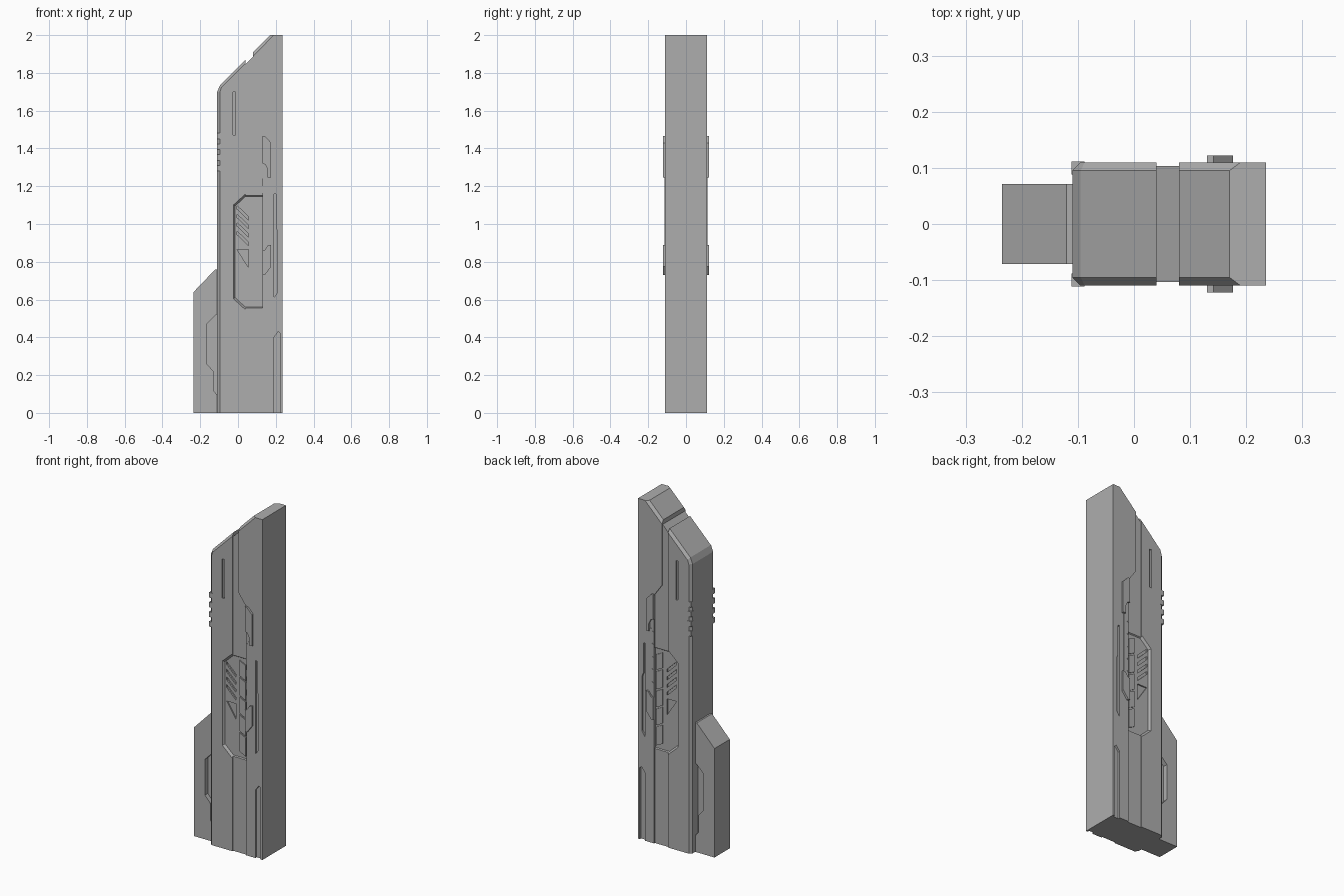
import bpy, bmesh

if "Cube" in bpy.data.objects:
    bpy.data.objects.remove(bpy.data.objects["Cube"])

grey = bpy.data.materials.new("plain grey")
grey.diffuse_color = (0.42, 0.42, 0.42, 1)
grey.use_nodes = True
grey.node_tree.nodes["Principled BSDF"].inputs["Base Color"].default_value = grey.diffuse_color


def loft(bm, sections):
    """Closed solid through matching xz outlines placed at successive y values."""
    rings = [[bm.verts.new((x, y, z)) for x, z in pts] for y, pts in sections]
    n = len(rings[0])
    faces = [bm.faces.new(rings[0]), bm.faces.new(rings[-1])]
    for a, b in zip(rings, rings[1:]):
        for i in range(n):
            j = (i + 1) % n
            faces.append(bm.faces.new((a[i], a[j], b[j], b[i])))
    bmesh.ops.recalc_face_normals(bm, faces=faces)


def both_sides(bm, sections):
    for s in (1, -1):
        loft(bm, [(s * y, pts) for y, pts in sections])


def slab(bm, pts, y0, y1):
    both_sides(bm, [(y0, pts), (y1, pts)])


def finish(name, bm):
    me = bpy.data.meshes.new(name)
    bm.to_mesh(me)
    bm.free()
    me.materials.append(grey)
    ob = bpy.data.objects.new(name, me)
    bpy.context.collection.objects.link(ob)
    return ob


def rect(x0, x1, z0, z1):
    return [(x0, z0), (x1, z0), (x1, z1), (x0, z1)]


def carve(ob, cutters):
    for c in cutters:
        m = ob.modifiers.new("carve", 'BOOLEAN')
        m.operation, m.solver, m.object = 'DIFFERENCE', 'EXACT', c
    dg = bpy.context.evaluated_depsgraph_get()
    me = bpy.data.meshes.new_from_object(ob.evaluated_get(dg))
    ob.modifiers.clear()
    ob.data = me


# left shell with bevelled outer edge and slope
bm = bmesh.new()
P = [(-.11, 0), (-.11, 1.70), (-.095, 1.735), (.04, 1.87), (.04, 0)]
Q = [(-.095, 0), (-.095, 1.70), (-.088, 1.722), (.04, 1.85), (.04, 0)]
loft(bm, [(-.11, Q), (-.095, P), (.095, P), (.11, Q)])
left_shell = finish("left_shell", bm)

# right shell with bevelled slope
bm = bmesh.new()
base = [(.235, 2), (.235, 0), (.13, 0), (.13, 1.46), (.08, 1.53)]
P = base + [(.08, 1.91), (.17, 2)]
Q = base + [(.08, 1.89), (.19, 2)]
loft(bm, [(-.11, Q), (-.095, P), (.095, P), (.11, Q)])
right_shell = finish("right_shell", bm)

# recessed central channel
bm = bmesh.new()
P = [(.04, 0), (.13, 0), (.13, 1.895), (.04, 1.845)]
P = [(.04, 0), (.13, 0), (.13, 1.885), (.08, 1.885), (.04, 1.845)]
loft(bm, [(-.103, P), (.103, P)])
core = finish("channel_core", bm)

# grip block
bm = bmesh.new()
P = [(-.235, 0), (-.235, .64), (-.12, .76), (-.1, .76), (-.1, 0)]
loft(bm, [(-.071, P), (.071, P)])
grip = finish("grip_block", bm)

# cutters: side panel, slots and edge recesses
bm = bmesh.new()
outer = [(.131, .55), (.035, .55), (-.025, .605), (-.025, 1.10), (.035, 1.155), (.131, 1.155)]
inner = [(.131, .56), (.039, .56), (-.015, .61), (-.015, 1.095), (.039, 1.145), (.131, 1.145)]
both_sides(bm, [(.097, inner), (.1101, outer), (.14, outer)])
slab(bm, rect(-.026, -.012, 1.47, 1.70), .1, .14)
slab(bm, [(.19, 1.16), (.19, .61), (.21, .64), (.21, .96), (.2, .985), (.2, 1.16)], .098, .14)
slab(bm, [(.19, -.1), (.19, .40), (.213, .43), (.224, .42), (.224, -.1)], .098, .14)
cut_panels = finish("panel_cutter", bm)

# cutters: slanted vents and triangle in the panel floor
bm = bmesh.new()
for i in range(4):
    z = .885 + i * .045
    slab(bm, [(.056, z), (.056, z + .018), (-.006, z + .078), (-.006, z + .06)], .089, .105)
slab(bm, [(.056, .77), (.056, .865), (-.006, .865)], .089, .105)
cut_vents = finish("vent_cutter", bm)

# cutter: grip pocket
bm = bmesh.new()
slab(bm, [(-.09, .52), (-.115, .52), (-.165, .47), (-.165, .26),
          (-.13, .22), (-.13, .12), (-.115, .10), (-.09, .10)], .045, .1)
cut_grip = finish("grip_cutter", bm)

carve(left_shell, [cut_panels, cut_vents])
carve(right_shell, [cut_panels])
carve(core, [cut_panels, cut_vents])
carve(grip, [cut_grip])
for c in (cut_panels, cut_vents, cut_grip):
    bpy.data.objects.remove(c)

# corner ribs
bm = bmesh.new()
for i in range(4):
    z = 1.28 + i * .057
    slab(bm, rect(-.111, -.088, z, z + .03), .088, .111)
finish("corner_ribs", bm)

# raised side clamps
bm = bmesh.new()
slab(bm, [(.13, 1.32), (.13, 1.465), (.142, 1.465), (.176, 1.43), (.176, 1.245),
          (.157, 1.245), (.157, 1.29), (.145, 1.315)], .1, .122)
slab(bm, [(.13, .73), (.142, .73), (.176, .775), (.176, .89), (.16, .89), (.14, .86), (.13, .86)],
     .1, .122)
finish("side_clamps", bm)

# notched slide bar between the clamps
bm = bmesh.new()
slab(bm, rect(.143, .163, .87, 1.26), .1, .113)
for i in range(5):
    z = .9 + i * .075
    slab(bm, [(.131, z), (.144, z + .01), (.144, z + .05), (.131, z + .04)], .1, .112)
finish("slide_bar", bm)

# segmented strip in the panel, split by diagonal gaps
bm = bmesh.new()
for z0, z1 in ((.575, .685), (.695, .79), (.80, .895), (.905, 1.01), (1.02, 1.11)):
    slab(bm, [(.082, z0 + .02), (.1, z0 + .01), (.122, z0), (.122, z1), (.1, z1 + .01), (.082, z1 + .02)],
         .09, .103)
finish("segmented_strip", bm)
